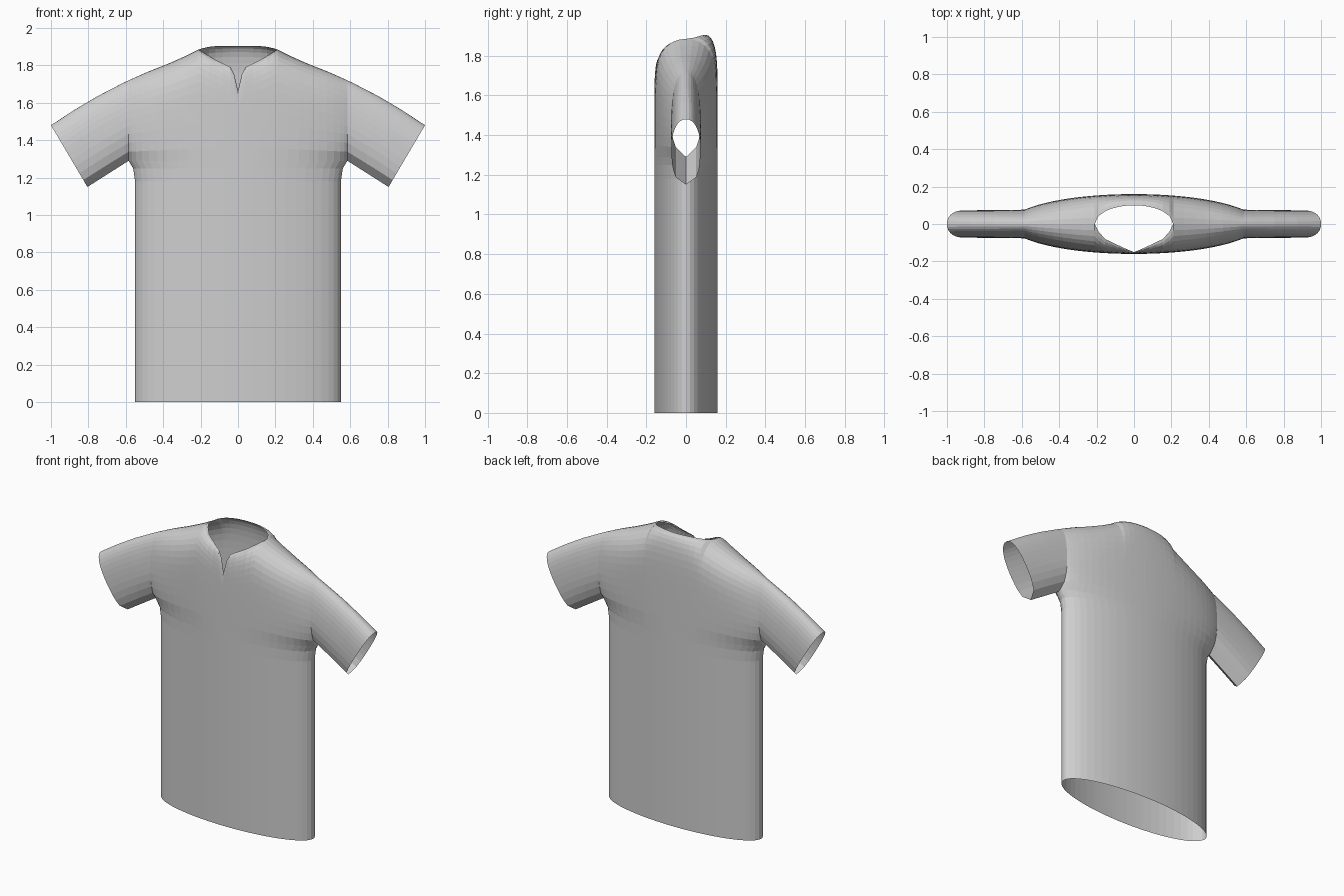
import bpy
import bmesh
import math

if "Cube" in bpy.data.objects:
    bpy.data.objects.remove(bpy.data.objects["Cube"], do_unlink=True)

HEM_W, CHEST_W, DEPTH = 0.55, 0.585, 0.16
NECK_W, ARMPIT_Z, SHOULDER_Z = 0.21, 1.29, 1.72
ROWS = 14


def lerp(a, b, t):
    return a + (b - a) * t


def curve(points, x):
    """Piecewise linear lookup along a short profile."""
    for (x0, v0), (x1, v1) in zip(points, points[1:]):
        if x <= x1:
            return lerp(v0, v1, (x - x0) / (x1 - x0))
    return points[-1][1]


SHOULDER = [(NECK_W, 1.885), (0.28, 1.85), (0.375, 1.808), (0.485, 1.765), (CHEST_W, SHOULDER_Z)]
FRONT_NECK_Z = [(0, 1.665), (0.02, 1.75), (0.04, 1.79), (0.12, 1.83), (NECK_W, 1.885)]
FRONT_NECK_Y = [(0, 0.15), (0.05, 0.13), (0.155, 0.08), (0.19, 0.04), (NECK_W, 0)]


def top_edge(x, side):
    """Distance from the middle plane and height of the panel's upper edge."""
    if x >= NECK_W:
        return 0, curve(SHOULDER, x)
    if side < 0:
        return curve(FRONT_NECK_Y, x), curve(FRONT_NECK_Z, x)
    r = x / NECK_W
    return 0.1 * math.sqrt(1 - r * r), 1.905 - 0.02 * r ** 4


def panel_column(x, side):
    """One vertical line of points on the front (-1) or back (+1) panel."""
    low_y = DEPTH * math.sqrt(max(0, 1 - (x / CHEST_W) ** 2))
    high_y = DEPTH * math.sqrt(1 - (x / 0.67) ** 2)
    low_x = x * HEM_W / CHEST_W
    points = [(low_x, side * low_y, 0), (low_x, side * low_y, 1.18),
              (lerp(low_x, x, 0.3), side * low_y, 1.25)]
    edge_y, edge_z = top_edge(x, side)
    power = lerp(8, 4, max(0, x - NECK_W) / (CHEST_W - NECK_W))
    for i in range(ROWS + 1):
        t = math.sin(i / ROWS * math.pi / 2)
        z = lerp(ARMPIT_Z, edge_z, t)
        u = min(1, (z - ARMPIT_Z) / 0.2)
        y = lerp(low_y, high_y, math.sqrt(u * (2 - u)))
        y = lerp(edge_y, y, math.sqrt(max(0, 1 - t ** power)))
        points.append((x, side * y, z))
    return points


def skin(bm, lines):
    """Join neighbouring lines of points with quads."""
    rows = [[bm.verts.new(p) for p in line] for line in lines]
    for a, b in zip(rows, rows[1:]):
        for i in range(len(a) - 1):
            bm.faces.new((a[i], b[i], b[i + 1], a[i + 1]))


def sleeve_line(point, side):
    """Points running from the armhole out to the cuff."""
    x, y, z = point
    v = min(1, max(0, (z - ARMPIT_Z) / (SHOULDER_Z - ARMPIT_Z)))
    cuff_x, cuff_z = lerp(0.805, 1.0, v), lerp(1.15, 1.48, v)
    cuff_y = side * 0.073 * (1 - abs(2 * v - 1) ** 2.4) ** 0.45
    bulge = 0.012 * v
    return [(lerp(x, cuff_x, t), lerp(y, cuff_y, t),
             lerp(z, cuff_z, t) + bulge * math.sin(t * math.pi))
            for t in (0, 0.1, 0.4, 0.7, 1)]


bm = bmesh.new()
inner = [0, 0.02, 0.04, 0.08, 0.12, 0.155, 0.19, NECK_W]
outer = [NECK_W + (CHEST_W - NECK_W) * math.sin(i / 10 * math.pi / 2) for i in range(1, 11)]

# Half of the body and one sleeve
for side in (-1, 1):
    columns = [panel_column(x, side) for x in inner + outer]
    skin(bm, columns)
    skin(bm, [sleeve_line(p, side) for p in columns[-1][3:]])

# Mirror to the other half and sew the seams together
copy = bmesh.ops.duplicate(bm, geom=bm.verts[:] + bm.edges[:] + bm.faces[:])
for item in copy["geom"]:
    if isinstance(item, bmesh.types.BMVert):
        item.co.x *= -1
bmesh.ops.remove_doubles(bm, verts=bm.verts[:], dist=0.0005)
bmesh.ops.recalc_face_normals(bm, faces=bm.faces[:])

# The lower front must face forward
bm.faces.ensure_lookup_table()
front = min(bm.faces, key=lambda f: f.calc_center_median().y)
if front.normal.y > 0:
    bmesh.ops.reverse_faces(bm, faces=bm.faces[:])

mesh = bpy.data.meshes.new("shirt")
bm.to_mesh(mesh)
bm.free()
shirt = bpy.data.objects.new("shirt", mesh)
bpy.context.collection.objects.link(shirt)

# Plain cloth colour
cloth = bpy.data.materials.new("light_grey_cloth")
cloth.use_nodes = True
color = (0.62, 0.62, 0.62, 1)
cloth.diffuse_color = color
cloth.node_tree.nodes["Principled BSDF"].inputs["Base Color"].default_value = color
mesh.materials.append(cloth)
